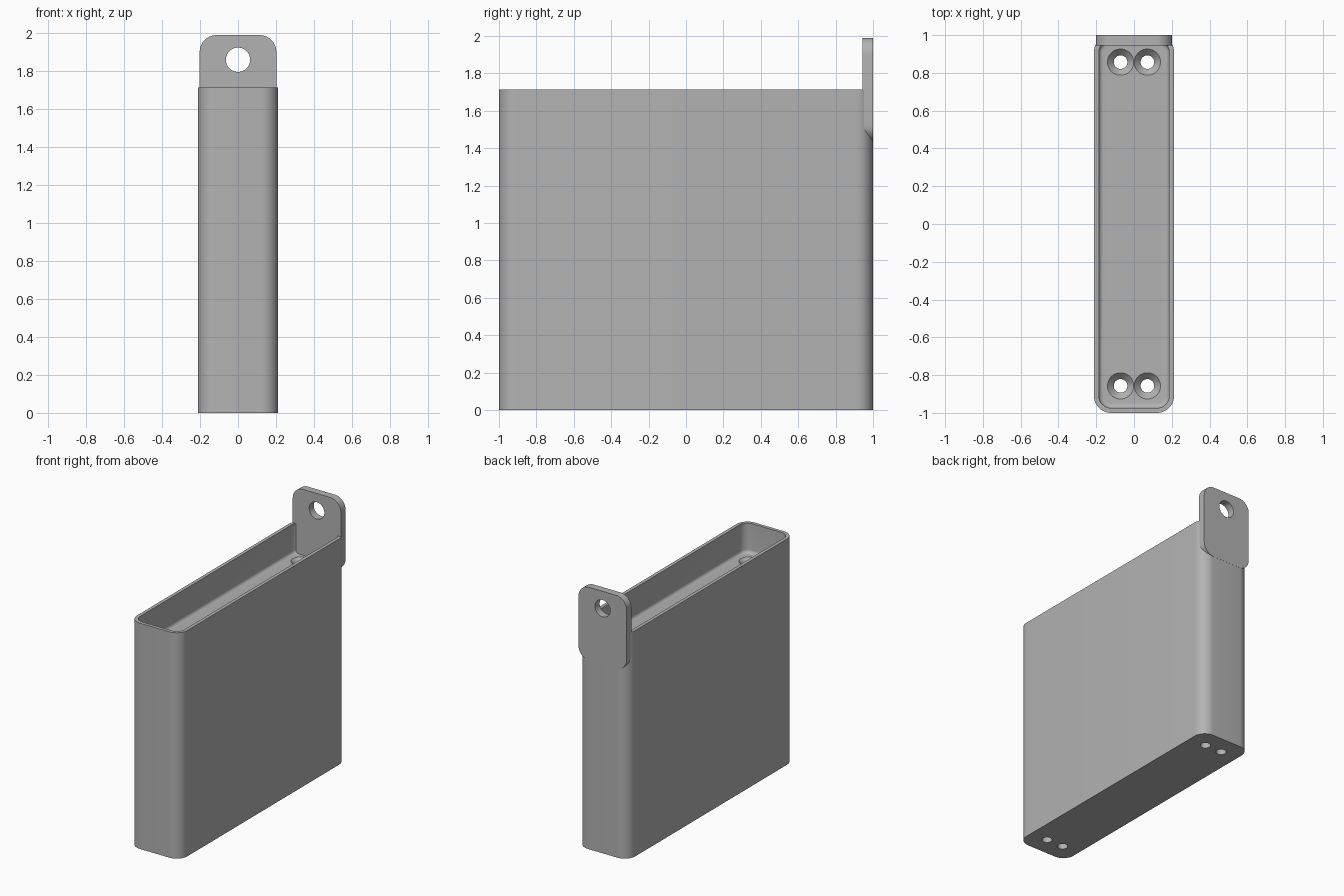
import bpy, bmesh
from math import pi, sin, cos, radians
from mathutils import Matrix

default = bpy.data.objects.get("Cube")
if default:
    bpy.data.objects.remove(default)

grey = bpy.data.materials.new("plain grey")
grey.use_nodes = True
grey.diffuse_color = (0.45, 0.45, 0.45, 1)
grey.node_tree.nodes["Principled BSDF"].inputs["Base Color"].default_value = grey.diffuse_color

HALF_X, HALF_Y, RIM, FLOOR = 0.212, 1.0, 1.715, 1.49
CORNER, WALL, FILLET = 0.09, 0.026, 0.024


def rounded_rect(hx, hy, r, steps=10):
    """Outline points, counter-clockwise."""
    pts = []
    for i, (sx, sy) in enumerate([(1, 1), (-1, 1), (-1, -1), (1, -1)]):
        for k in range(steps + 1):
            a = pi / 2 * (i + k / steps)
            pts.append((sx * (hx - r) + r * cos(a), sy * (hy - r) + r * sin(a)))
    return pts


def loft(name, sections):
    """Skin a stack of equal-sized loops and cap both ends."""
    bm = bmesh.new()
    loops = [[bm.verts.new(p) for p in s] for s in sections]
    for a, b in zip(loops, loops[1:]):
        for i in range(len(a)):
            j = (i + 1) % len(a)
            bm.faces.new((a[i], a[j], b[j], b[i]))
    bm.faces.new(loops[0][::-1])
    bm.faces.new(loops[-1])
    bmesh.ops.recalc_face_normals(bm, faces=bm.faces)
    mesh = bpy.data.meshes.new(name)
    bm.to_mesh(mesh)
    bm.free()
    mesh.materials.append(grey)
    obj = bpy.data.objects.new(name, mesh)
    bpy.context.collection.objects.link(obj)
    return obj


def turned(name, profile, matrix, sides=40):
    """Round solid from (radius, height) pairs."""
    ring = [2 * pi * k / sides for k in range(sides)]
    obj = loft(name, [[(r * cos(a), r * sin(a), z) for a in ring] for r, z in profile])
    obj.data.transform(matrix)
    return obj


def drill(target, cutters):
    bpy.context.view_layer.objects.active = target
    for cutter in cutters:
        mod = target.modifiers.new("hole", 'BOOLEAN')
        mod.operation, mod.solver, mod.object = 'DIFFERENCE', 'EXACT', cutter
        bpy.ops.object.modifier_apply(modifier=mod.name)
        bpy.data.objects.remove(cutter)


def smooth(obj):
    bpy.ops.object.select_all(action='DESELECT')
    obj.select_set(True)
    bpy.context.view_layer.objects.active = obj
    bpy.ops.object.shade_smooth_by_angle(angle=radians(30))


def box_loop(inset, z):
    r = CORNER - inset
    return [(x, y, z) for x, y in rounded_rect(HALF_X - inset, HALF_Y - inset, r)]


# Body: thick block with a shallow tray on top, filleted around the tray floor
sections = [box_loop(0, 0), box_loop(0, RIM), box_loop(WALL, RIM)]
for k in range(7):
    a = pi / 2 * k / 6
    sections.append(box_loop(WALL + FILLET * (1 - cos(a)), FLOOR + FILLET * (1 - sin(a))))
body = loft("body", sections)

# Countersunk screw holes, a pair at each end
screw = [(0.036, -0.1), (0.036, FLOOR - 0.035), (0.0695, FLOOR), (0.0695, FLOOR + 0.01)]
drill(body, [turned("screw_cutter", screw, Matrix.Translation((x, y, 0)))
             for x in (-0.071, 0.071) for y in (-0.857, 0.857)])
smooth(body)

# Hanging tab: upright rounded plate with an eyelet
TAB_LOW, TAB_TOP = 1.435, 1.99
mid, half = (TAB_TOP + TAB_LOW) / 2, (TAB_TOP - TAB_LOW) / 2
outline = rounded_rect(0.202, half, 0.088)
tab = loft("hanging_tab", [[(x, y, mid + z) for x, z in outline] for y in (0.945, 1.0008)])
drill(tab, [turned("eyelet_cutter", [(0.064, -0.2), (0.064, 0.2)],
                   Matrix.Translation((0, 0.97, 1.86)) @ Matrix.Rotation(pi / 2, 4, 'X'))])
smooth(tab)
